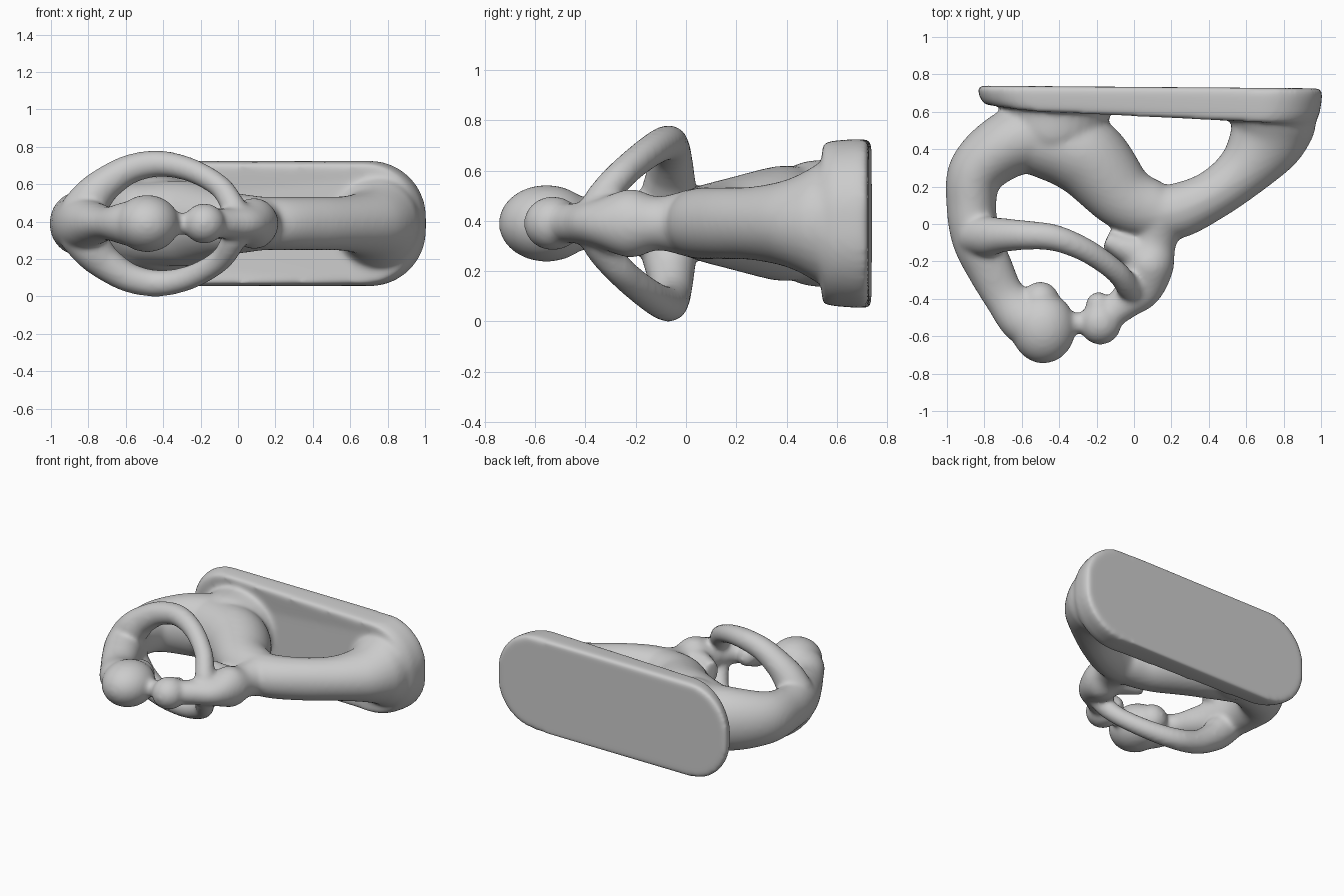
import bpy, bmesh, math
from mathutils import Vector, Matrix

if "Cube" in bpy.data.objects:
    bpy.data.objects.remove(bpy.data.objects["Cube"])

ZC = 0.39          # the figure is symmetric about this height
GROW = 0.008       # compensates for smoothing shrinkage
parts = []


def finish(name, bm):
    bmesh.ops.recalc_face_normals(bm, faces=bm.faces)
    me = bpy.data.meshes.new(name)
    bm.to_mesh(me)
    bm.free()
    ob = bpy.data.objects.new(name, me)
    bpy.context.collection.objects.link(ob)
    parts.append(ob)
    return ob


def skin(bm, rings):
    for a, b in zip(rings, rings[1:]):
        n = len(a)
        for i in range(n):
            bm.faces.new((a[i], a[(i + 1) % n], b[(i + 1) % n], b[i]))
    bm.faces.new(rings[0])
    bm.faces.new(rings[-1])


def catmull(pts, steps=8):
    p = [Vector(q) for q in pts]
    p = [2 * p[0] - p[1]] + p + [2 * p[-1] - p[-2]]
    out = []
    for a, b, c, d in zip(p, p[1:], p[2:], p[3:]):
        for k in range(steps):
            t = k / steps
            out.append(0.5 * (2 * b + (c - a) * t + (2 * a - 5 * b + 4 * c - d) * t * t
                              + (3 * b - a - 3 * c + d) * t ** 3))
    out.append(p[-2])
    return out


def limb(name, pts, n=28):
    """Smooth tube; each point is x, y, height from mid plane, in-plane radius, vertical radius."""
    s = []
    for v in catmull(pts):
        s.append((Vector((v[0], v[1], v[2] + ZC)), v[3] + GROW, v[4] + GROW))
    bm = bmesh.new()
    rings = []
    for i, (c, r, rz) in enumerate(s):
        t = (s[min(i + 1, len(s) - 1)][0] - s[max(i - 1, 0)][0]).normalized()
        u = t.cross(Vector((0, 0, 1))).normalized()
        w = u.cross(t)
        rings.append([bm.verts.new(c + u * r * math.cos(a) + w * rz * math.sin(a))
                      for a in (2 * math.pi * k / n for k in range(n))])
    skin(bm, rings)
    return finish(name, bm)


def flat_limb(name, pts):
    return limb(name, [(x, y, 0, r, rz) for x, y, r, rz in pts])


def ball(name, x, y, rx, ry, rz):
    bm = bmesh.new()
    m = Matrix.Translation((x, y, ZC)) @ Matrix.Diagonal((rx + GROW, ry + GROW, rz + GROW, 1))
    bmesh.ops.create_uvsphere(bm, u_segments=32, v_segments=20, radius=1, matrix=m)
    return finish(name, bm)


# Base plate: rounded slab lofted along y, thinner at the left, tapered towards the front
def base_plate():
    bm = bmesh.new()
    rings = []
    rad = 0.3
    for f, inset in ((0, 0.0), (0.3, 0.0), (0.75, 0.015), (1, 0.04)):
        x0, x1, hz = -0.835 + inset, 1.005 - inset, 0.335 - inset * 0.4
        ring = []
        for q, (cx, cz) in enumerate(((x1 - rad, hz - rad), (x0 + rad, hz - rad),
                                      (x0 + rad, rad - hz), (x1 - rad, rad - hz))):
            for k in range(13):
                a = (q + k / 12) * math.pi / 2
                x, z = cx + rad * math.cos(a), cz + rad * math.sin(a)
                back = 0.733 - 0.008 * x
                front = 0.556 - 0.022 * x + 0.13 * max(0, -0.3 - x)
                ring.append(bm.verts.new((x, back + (front - back) * f, z + ZC)))
        rings.append(ring)
    skin(bm, rings)
    finish("base_plate", bm)


base_plate()

# Hips and legs
flat_limb("hip", [(-0.42, 0.68, 0.30, 0.28), (-0.42, 0.58, 0.28, 0.25),
                  (-0.43, 0.46, 0.24, 0.235), (-0.43, 0.36, 0.12, 0.18)])
flat_limb("thigh", [(-0.52, 0.45, 0.18, 0.21), (-0.27, 0.37, 0.21, 0.22),
                    (-0.06, 0.15, 0.17, 0.165), (0.1, 0.075, 0.15, 0.14),
                    (0.2, 0.065, 0.13, 0.13)])
flat_limb("lower_leg", [(0.08, 0.06, 0.13, 0.135), (0.23, 0.07, 0.14, 0.135),
                        (0.42, 0.155, 0.125, 0.135), (0.58, 0.28, 0.14, 0.14),
                        (0.69, 0.42, 0.19, 0.17), (0.73, 0.52, 0.225, 0.225),
                        (0.74, 0.6, 0.23, 0.28)])

# Curved back, shoulder and neck
flat_limb("torso", [(-0.45, 0.5, 0.2, 0.22), (-0.68, 0.42, 0.17, 0.205),
                    (-0.84, 0.28, 0.145, 0.17), (-0.87, 0.1, 0.125, 0.145),
                    (-0.84, -0.08, 0.125, 0.14), (-0.765, -0.25, 0.115, 0.105),
                    (-0.69, -0.39, 0.105, 0.082), (-0.59, -0.5, 0.13, 0.11),
                    (-0.48, -0.55, 0.14, 0.13)])

# Pair of arms mirrored about the mid plane
ARM = [(-0.86, -0.06, 0.05, 0.1), (-0.78, -0.065, 0.14, 0.1), (-0.71, -0.06, 0.21, 0.085),
       (-0.58, -0.06, 0.29, 0.071), (-0.42, -0.075, 0.32, 0.063), (-0.25, -0.145, 0.285, 0.056),
       (-0.1, -0.25, 0.2, 0.053), (-0.03, -0.335, 0.1, 0.058), (0.0, -0.36, 0.02, 0.07)]
for side, s in (("upper", 1), ("lower", -1)):
    limb(side + "_arm", [(x, y, s * dz, r, r) for x, y, dz, r in ARM])

# Large head, small head and the bridge between them
ball("large_head", -0.485, -0.555, 0.165, 0.183, 0.145)
ball("large_hair_bun", -0.50, -0.415, 0.095, 0.1, 0.1)
ball("small_head", -0.18, -0.53, 0.105, 0.108, 0.1)
ball("small_hair_bun", -0.19, -0.435, 0.06, 0.065, 0.065)
flat_limb("face_bridge", [(-0.42, -0.54, 0.08, 0.07), (-0.30, -0.53, 0.048, 0.05),
                          (-0.2, -0.53, 0.06, 0.06)])

# Small figure sitting on the knee
flat_limb("small_body", [(-0.15, -0.5, 0.07, 0.07), (-0.05, -0.42, 0.085, 0.075),
                         (0.03, -0.34, 0.115, 0.09), (0.085, -0.22, 0.12, 0.13),
                         (0.11, -0.11, 0.105, 0.1), (0.14, 0.02, 0.12, 0.13)])
flat_limb("small_foot", [(0.08, -0.17, 0.1, 0.1), (-0.03, -0.135, 0.075, 0.085),
                         (-0.15, -0.085, 0.045, 0.07)])

# Fuse everything into one flowing sculpture
bpy.ops.object.select_all(action='DESELECT')
for ob in parts:
    ob.select_set(True)
bpy.context.view_layer.objects.active = parts[0]
bpy.ops.object.join()
body = bpy.context.view_layer.objects.active
body.name = "embracing_sculpture"
remesh = body.modifiers.new("fuse", 'REMESH')
remesh.mode = 'VOXEL'
remesh.voxel_size = 0.014
remesh.use_smooth_shade = True
smooth = body.modifiers.new("soften", 'SMOOTH')
smooth.factor = 0.5
smooth.iterations = 14
